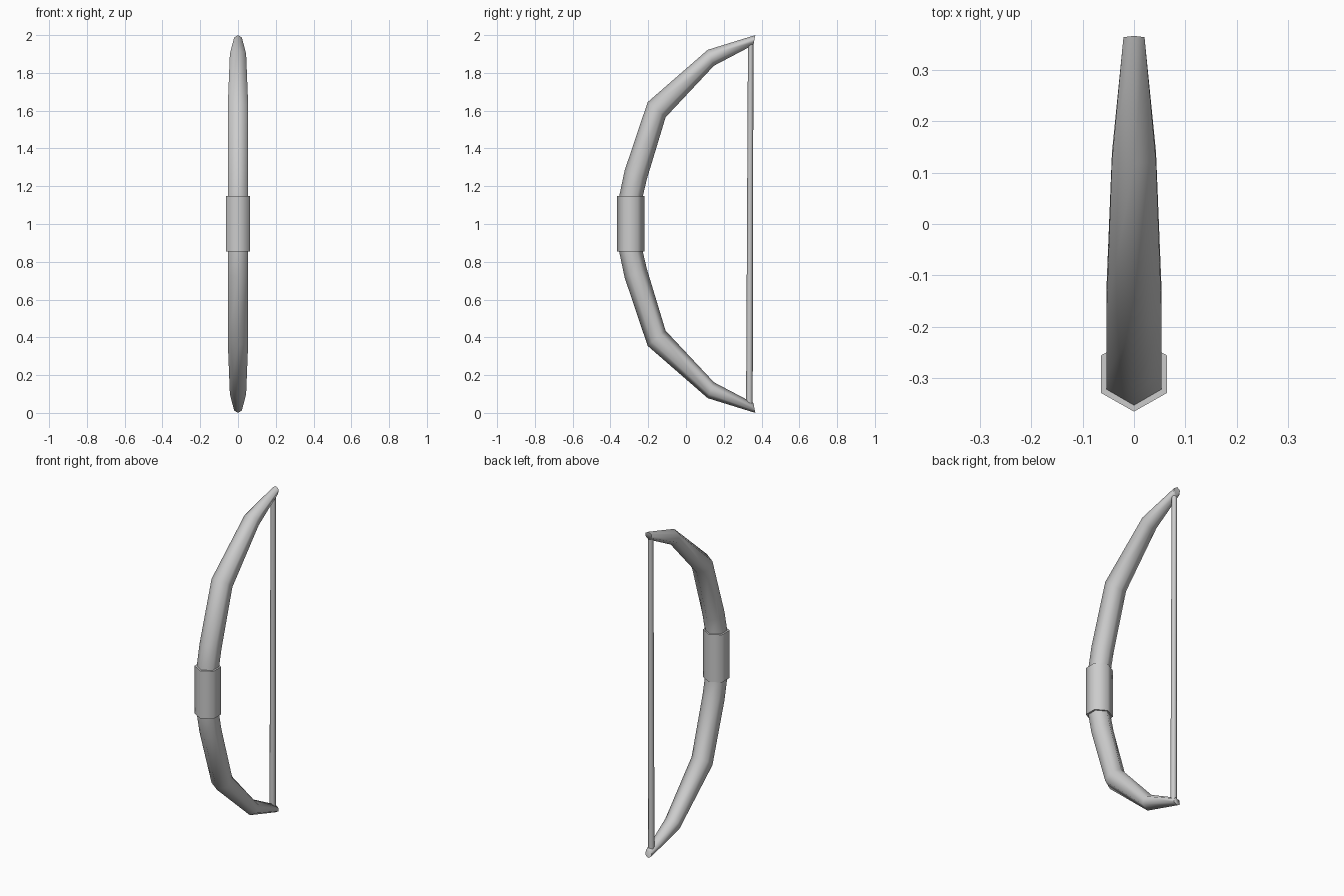
import bpy, bmesh, math

if "Cube" in bpy.data.objects:
    bpy.data.objects.remove(bpy.data.objects["Cube"])

def ring(bm, outer, inner, w):
    # six-sided section: two points in the bow plane, four at the sides
    pts = [(0, 0), (w, .25), (w, .75), (0, 1), (-w, .75), (-w, .25)]
    return [bm.verts.new((x, outer[0] + (inner[0] - outer[0]) * t,
                          outer[1] + (inner[1] - outer[1]) * t)) for x, t in pts]

def tube(name, sections):
    bm = bmesh.new()
    rings = [ring(bm, *s) for s in sections]
    for a, b in zip(rings, rings[1:]):
        for i in range(6):
            j = (i + 1) % 6
            bm.faces.new((a[i], a[j], b[j], b[i]))
    bm.faces.new(rings[0][::-1])
    bm.faces.new(rings[-1])
    bmesh.ops.recalc_face_normals(bm, faces=bm.faces)
    me = bpy.data.meshes.new(name)
    bm.to_mesh(me)
    bm.free()
    ob = bpy.data.objects.new(name, me)
    bpy.context.collection.objects.link(ob)
    bpy.ops.object.select_all(action='DESELECT')
    ob.select_set(True)
    bpy.context.view_layer.objects.active = ob
    bpy.ops.object.shade_smooth_by_angle(angle=math.radians(65))
    return ob

# Upper half of the bow: outer (y, z), inner (y, z), half width; z from the middle
half = [((-.355, .14), (-.23, .14), .054),
        ((-.325, .283), (-.208, .235), .054),
        ((-.203, .645), (-.108, .565), .054),
        ((.115, .922), (.148, .838), .043),
        ((.367, 1.0), (.357, .948), .0205)]

def place(section, s):
    (y0, z0), (y1, z1), w = section
    return (y0, 1 + s * z0), (y1, 1 + s * z1), w

# Curved bow limbs, mirrored about the grip
tube("bow_limbs", [place(s, -1) for s in reversed(half)] + [place(s, 1) for s in half])

# Hexagonal hand grip
tube("grip", [((-.366, z), (-.22, z), .0645) for z in (.855, 1.147)])

# Bow string between the tips
tube("bow_string", [((.318, .035), (.353, .035), .0155),
                    ((.328, 1.965), (.357, 1.965), .0135)])
